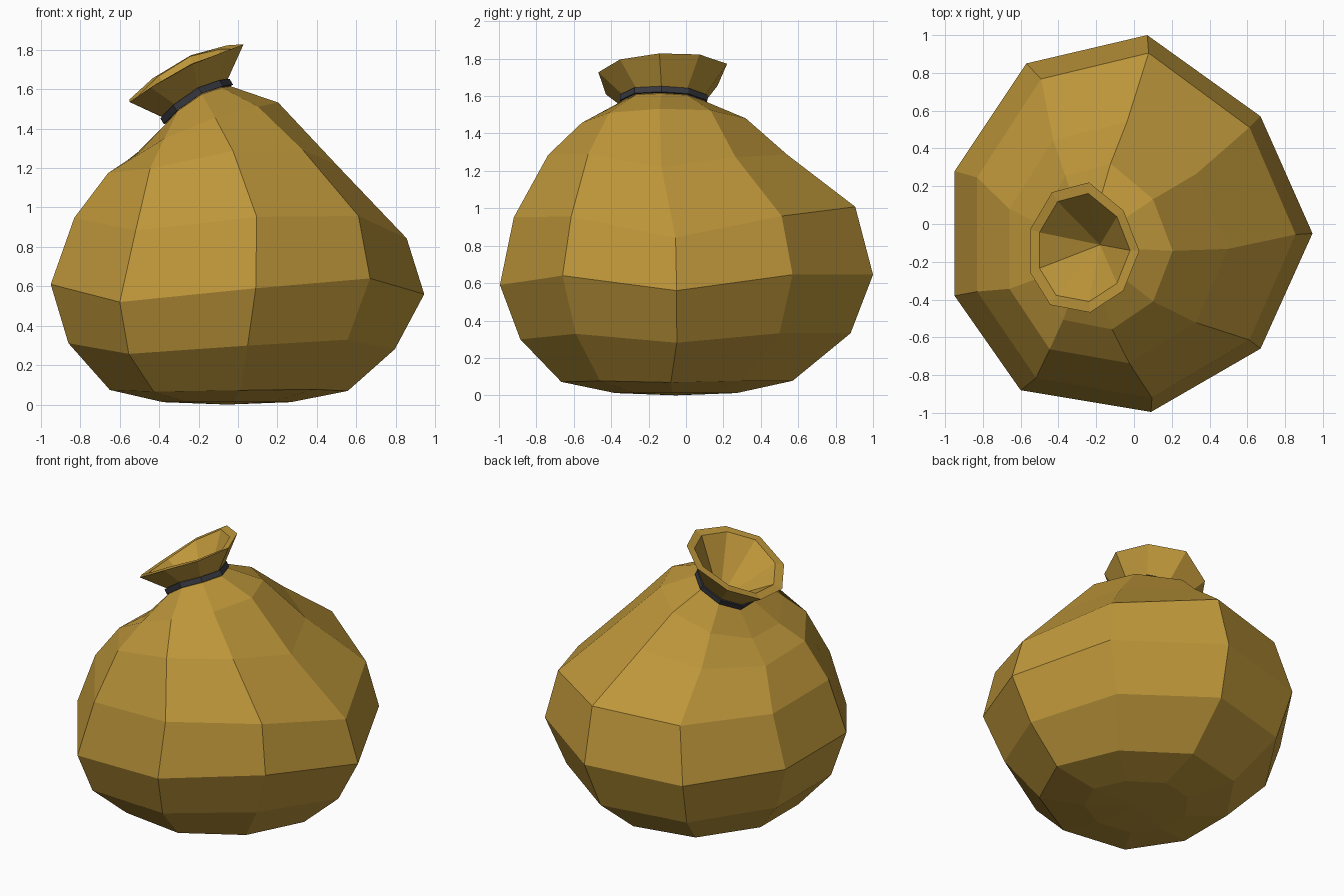
import bpy

# Irregular nine-sided outline at the widest part of the sack: (x, y, z)
OUTLINE = [(0.945, -0.05, 0.56), (0.67, 0.57, 0.645), (0.07, 1.0, 0.645),
           (-0.57, 0.85, 0.61), (-0.95, 0.28, 0.61), (-0.95, -0.38, 0.61),
           (-0.60, -0.88, 0.52), (0.09, -0.995, 0.59), (0.67, -0.66, 0.64)]


def material(name, rgb):
    m = bpy.data.materials.new(name)
    m.diffuse_color = (*rgb, 1)
    return m


def ring(cx, cy, sx, sy, z, wave=0, tilt_x=0, tilt_y=0, saddle=0):
    """Scaled outline with part of its height wave, a tilt and a saddle bend."""
    return [(cx + x * sx, cy + y * sy,
             z + wave * (h - 0.6) + tilt_x * x * sx + tilt_y * y * sy
             + saddle * (y * y - x * x))
            for x, y, h in OUTLINE]


def loft(name, rings, mat, start=None, end=None, closed=False):
    """Skin the rings with quads; close the ends with fans or loop round."""
    n = len(OUTLINE)
    verts = [p for r in rings for p in r]
    faces = []
    for a in range(len(rings) if closed else len(rings) - 1):
        b = (a + 1) % len(rings)
        for i in range(n):
            j = (i + 1) % n
            faces.append((a * n + i, a * n + j, b * n + j, b * n + i))
    if start:
        verts.append(start)
        faces += [(len(verts) - 1, (i + 1) % n, i) for i in range(n)]
    if end:
        verts.append(end)
        o = (len(rings) - 1) * n
        faces += [(len(verts) - 1, o + i, o + (i + 1) % n) for i in range(n)]
    me = bpy.data.meshes.new(name)
    me.from_pydata(verts, [], faces)
    me.materials.append(mat)
    me.update()
    ob = bpy.data.objects.new(name, me)
    bpy.context.collection.objects.link(ob)
    return ob


cloth = material("tan cloth", (0.51, 0.305, 0.042))
cord = material("dark cord", (0.038, 0.04, 0.05))

# Sack: belly, slumped shoulders, tied neck, flared mouth and inner funnel
loft("sack", [
    ring(-0.055, -0.055, 0.342, 0.325, 0.012),
    ring(-0.045, -0.05, 0.637, 0.62, 0.073, 0.1),
    ring(-0.03, -0.005, 0.874, 0.885, 0.305, 0.6),
    ring(0, 0, 1, 1, 0.6, 1),
    ring(0.015, -0.01, 0.89, 0.915, 0.935, 1, -0.03, 0, 0.03),
    ring(-0.08, -0.10, 0.61, 0.64, 1.235, 0.5, 0.07, -0.02, 0.04),
    ring(-0.15, -0.12, 0.375, 0.44, 1.43, 0, 0.36, 0.03, 0.028),
    ring(-0.20, -0.12, 0.175, 0.222, 1.54, 0, 0.58, 0, 0.025),
    ring(-0.218, -0.12, 0.175, 0.222, 1.575, 0, 0.58, 0, 0.025),
    ring(-0.26, -0.125, 0.305, 0.345, 1.71, 0, 0.5, 0.07, 0.028),
    ring(-0.26, -0.125, 0.253, 0.287, 1.71, 0, 0.5, 0.07, 0.028),
], cloth, start=(-0.055, -0.055, 0), end=(-0.18, -0.11, 1.42))

# Cord tied round the neck
loft("neck_cord", [
    ring(-0.20, -0.12, 0.165, 0.21, 1.544, 0, 0.58, 0, 0.025),
    ring(-0.20, -0.12, 0.185, 0.234, 1.544, 0, 0.58, 0, 0.025),
    ring(-0.218, -0.12, 0.185, 0.234, 1.574, 0, 0.58, 0, 0.025),
    ring(-0.218, -0.12, 0.165, 0.21, 1.574, 0, 0.58, 0, 0.025),
], cord, closed=True)
